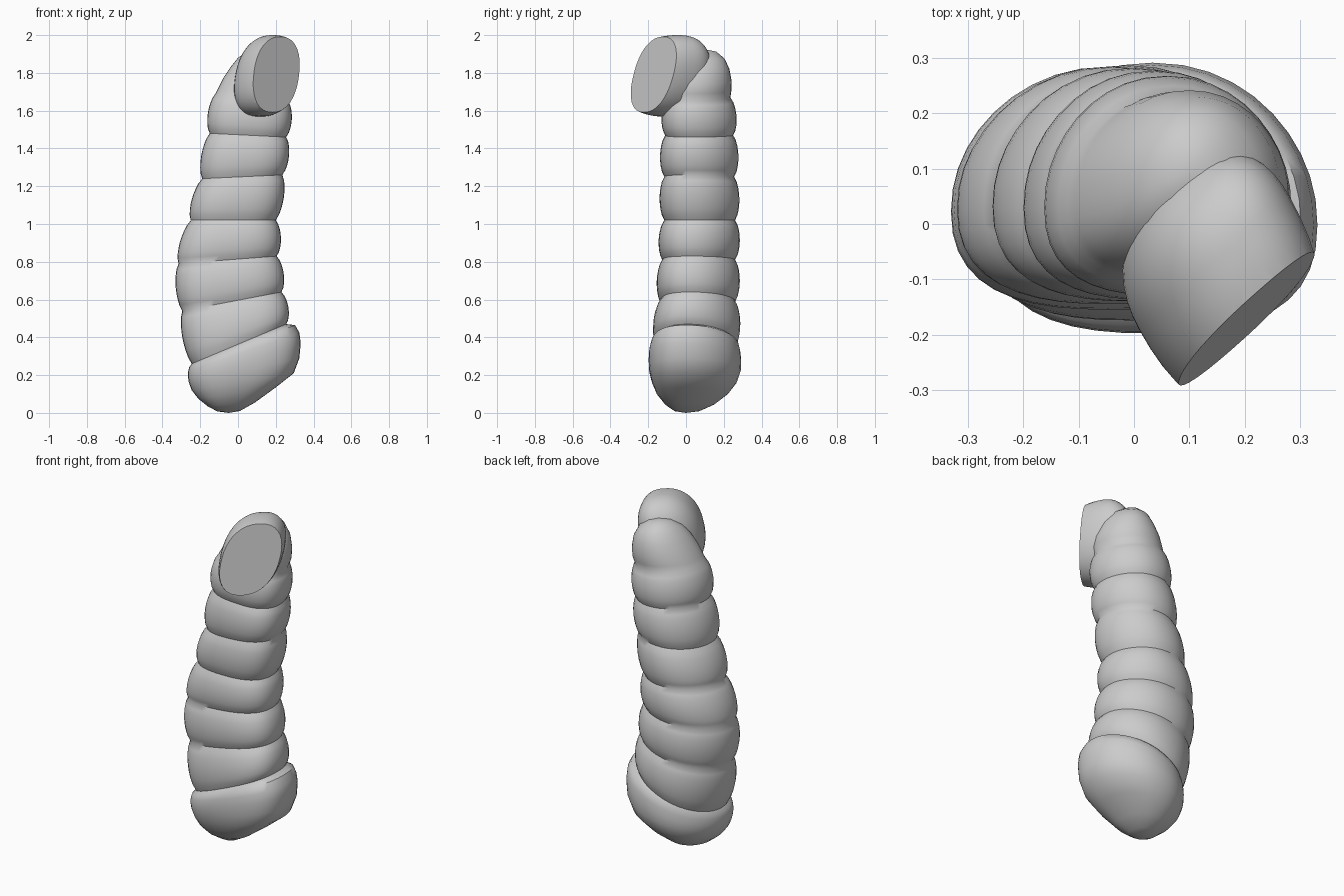
import bpy, bmesh, math
from mathutils import Vector

if "Cube" in bpy.data.objects:
    bpy.data.objects.remove(bpy.data.objects["Cube"])

SIDES = 40


def finish(bm, name, angle):
    bmesh.ops.recalc_face_normals(bm, faces=bm.faces)
    me = bpy.data.meshes.new(name)
    bm.to_mesh(me)
    bm.free()
    ob = bpy.data.objects.new(name, me)
    bpy.context.collection.objects.link(ob)
    bpy.ops.object.select_all(action='DESELECT')
    ob.select_set(True)
    bpy.context.view_layer.objects.active = ob
    bpy.ops.object.shade_smooth_by_angle(angle=math.radians(angle))
    return ob


def soft(v, e=2.2):
    return math.copysign(abs(v) ** (2 / e), v)


# A ring is: left x, left z, right x, right z, front y, back y
def add_ring(bm, ring):
    xl, zl, xr, zr, yf, yb = ring
    cx, cy, cz = (xl + xr) / 2, (yf + yb) / 2, (zl + zr) / 2
    ux, uz, vy = (xr - xl) / 2, (zr - zl) / 2, (yb - yf) / 2
    verts = []
    for i in range(SIDES):
        a = 2 * math.pi * i / SIDES
        c, s = soft(math.cos(a)), soft(math.sin(a))
        # the sides sit a little further forward than the middle
        y = cy + vy * s - 0.2 * vy * c * c
        verts.append(bm.verts.new((cx + ux * c, y, cz + uz * c)))
    return verts


# Foot, from its lowest ring up
foot = [
    (-0.11, 0.008, 0.01, 0.010, -0.06, 0.07),
    (-0.16, 0.035, 0.09, 0.055, -0.11, 0.15),
    (-0.21, 0.075, 0.20, 0.135, -0.155, 0.225),
    (-0.245, 0.12, 0.295, 0.21, -0.18, 0.27),
    (-0.26, 0.16, 0.325, 0.29, -0.195, 0.29),
    (-0.265, 0.19, 0.332, 0.37, -0.198, 0.292),
    (-0.264, 0.22, 0.325, 0.425, -0.195, 0.288),
    (-0.258, 0.242, 0.302, 0.465, -0.185, 0.28),
]
# Creases between the body segments
creases = [
    (-0.245, 0.26, 0.255, 0.47, -0.16, 0.265),
    (-0.295, 0.54, 0.23, 0.64, -0.135, 0.26),
    (-0.315, 0.79, 0.205, 0.83, -0.125, 0.26),
    (-0.25, 1.02, 0.20, 1.02, -0.115, 0.26),
    (-0.19, 1.24, 0.235, 1.26, -0.115, 0.255),
    (-0.15, 1.48, 0.255, 1.46, -0.11, 0.25),
    (-0.12, 1.69, 0.265, 1.65, -0.10, 0.235),
]
# Rounded upper end behind the head
dome = [
    (-0.105, 1.72, 0.28, 1.69, -0.095, 0.24),
    (-0.08, 1.77, 0.28, 1.74, -0.085, 0.242),
    (-0.04, 1.83, 0.265, 1.81, -0.06, 0.23),
    (0.00, 1.88, 0.23, 1.87, -0.02, 0.205),
    (0.05, 1.915, 0.17, 1.91, 0.04, 0.16),
]

rings = list(foot)
STEPS = 8
for lo, hi in zip(creases, creases[1:]):
    for k in range(STEPS):
        t = k / STEPS
        m = [p + (q - p) * t for p, q in zip(lo, hi)]
        b = 0.025 * math.sin(math.pi * t) ** 0.65
        rings.append((m[0] - b, m[1], m[2] + b, m[3], m[4] - b, m[5] + b))
rings += [creases[-1]] + dome

bm = bmesh.new()
loops = [add_ring(bm, r) for r in rings]
for a, b in zip(loops, loops[1:]):
    for i in range(SIDES):
        j = (i + 1) % SIDES
        bm.faces.new((a[i], a[j], b[j], b[i]))
for loop, tip in ((loops[0], (-0.05, 0, 0)), (loops[-1], (0.11, 0.1, 1.925))):
    v = bm.verts.new(tip)
    for i in range(SIDES):
        bm.faces.new((loop[i], loop[(i + 1) % SIDES], v))
finish(bm, "segmented_body", 50)

# Head: squarish ball facing front right, leaning and sliced flat
n = Vector((0.66, -0.75, 0)).normalized()
t = Vector((0.75, 0.66, 0)).normalized()
z = Vector((0, 0, 1))
bm = bmesh.new()
bmesh.ops.create_uvsphere(bm, u_segments=40, v_segments=24, radius=1)
for v in bm.verts:
    p = v.co * sum(abs(c) ** 2.3 for c in v.co) ** (-1 / 2.3)
    pn = 0.15 + p.x * (0.26 if p.x > 0 else 0.17)
    pz = p.z * 0.216
    # upper part leans right and the back curves into the body
    pt = 0.037 + p.y * 0.172 + 0.22 * pz - 0.22 * (pn - 0.265)
    v.co = n * pn + t * pt + z * (1.784 + pz)
bmesh.ops.bisect_plane(bm, geom=bm.verts[:] + bm.edges[:] + bm.faces[:], dist=1e-5,
                       plane_co=n * 0.266 + z * 1.77, plane_no=n + z * 0.12, clear_outer=True)
bmesh.ops.holes_fill(bm, edges=[e for e in bm.edges if e.is_boundary], sides=0)
finish(bm, "cut_head", 35)
